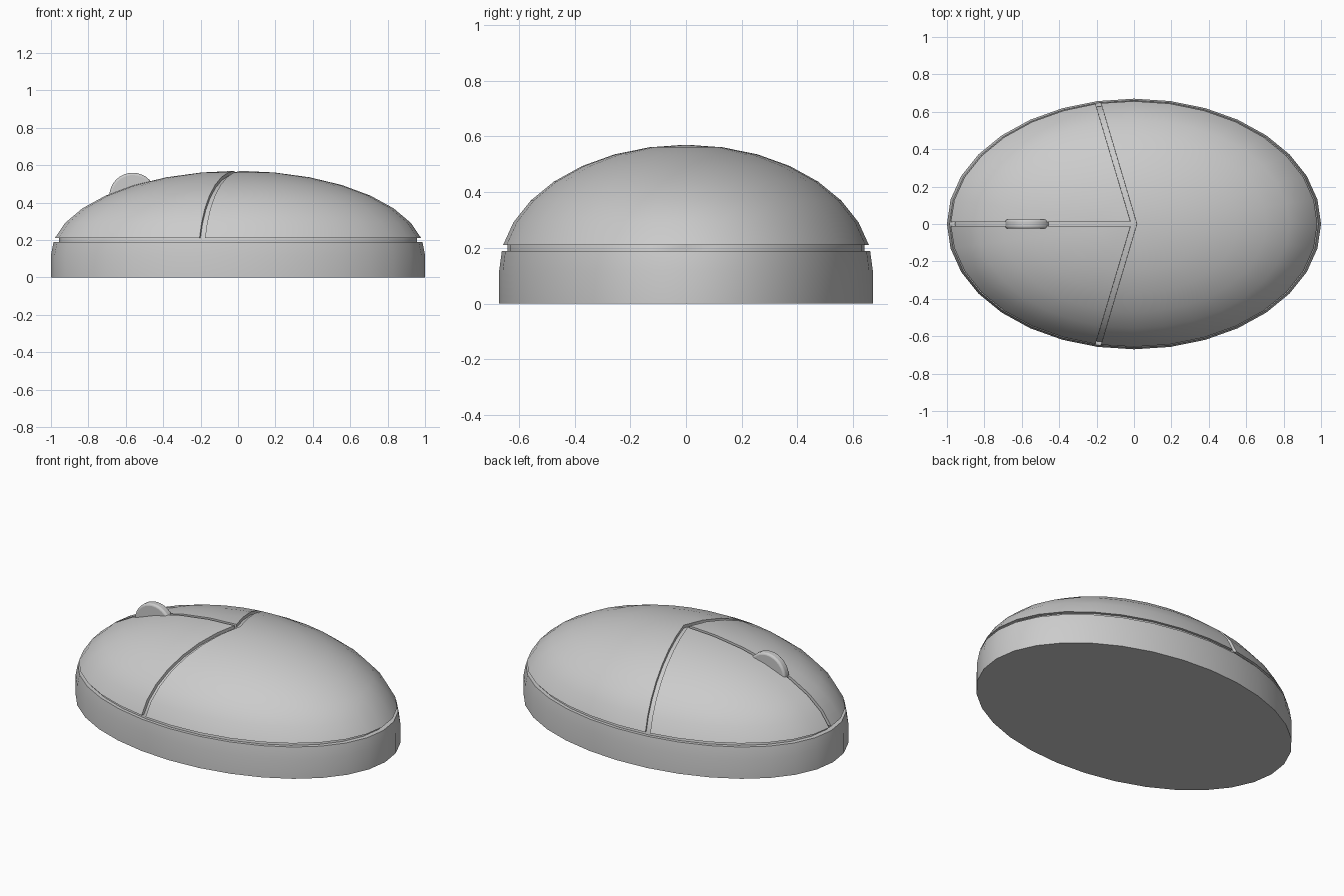
import bpy, bmesh
from math import sin, cos, asin, radians, pi

if "Cube" in bpy.data.objects:
    bpy.data.objects.remove(bpy.data.objects["Cube"])

STEP = radians(11.25)      # 32 sides all round
Y = 0.67                   # width ratio of the oval
ZC, H = 0.12, 0.45         # centre height and rise of the dome
SEAM = 0.21                # lower edge of the top shell


def finish(name, bm, angle=35):
    me = bpy.data.meshes.new(name)
    bm.to_mesh(me)
    bm.free()
    ob = bpy.data.objects.new(name, me)
    bpy.context.collection.objects.link(ob)
    bpy.ops.object.select_all(action='DESELECT')
    ob.select_set(True)
    bpy.context.view_layer.objects.active = ob
    bpy.ops.object.shade_smooth_by_angle(angle=radians(angle))
    return ob


def lathe(name, profile):
    """Oval lathe: profile of (radius, z), from bottom to top, capped."""
    bm = bmesh.new()
    rings = [[bm.verts.new((r * cos(i * STEP), Y * r * sin(i * STEP), z))
              for i in range(32)] for r, z in profile]
    for a, b in zip(rings, rings[1:]):
        for i in range(32):
            j = (i + 1) % 32
            bm.faces.new((a[i], a[j], b[j], b[i]))
    bm.faces.new(rings[0][::-1])
    bm.faces.new(rings[-1])
    return finish(name, bm)


LEVELS = [asin((SEAM - ZC) / H)] + [k * STEP for k in range(2, 8)]


def panel(name, start, count, gap=0.015):
    """Wedge of the dome between two meridians, edges pulled back by gap."""
    bm = bmesh.new()
    t0, t1 = start * STEP, (start + count) * STEP
    cols = []
    for i in range(count + 1):
        t = t0 + i * STEP
        s = gap if i == 0 else -gap if i == count else 0
        cols.append([bm.verts.new((cos(p) * cos(t) - s * sin(t),
                                   Y * (cos(p) * sin(t) + s * cos(t)),
                                   ZC + H * sin(p))) for p in LEVELS])
    mid, d = (t0 + t1) / 2, gap / sin((t1 - t0) / 2)
    tip = bm.verts.new((d * cos(mid), Y * d * sin(mid), ZC + H))
    for a, b in zip(cols, cols[1:]):
        for j in range(len(LEVELS) - 1):
            bm.faces.new((a[j], b[j], b[j + 1], a[j + 1]))
        bm.faces.new((a[-1], b[-1], tip))
    # walls going in to the core
    rim = [e for e in bm.edges if e.is_boundary]
    ext = bmesh.ops.extrude_edge_only(bm, edges=rim)
    for v in ext['geom']:
        if isinstance(v, bmesh.types.BMVert):
            v.co = (v.co.x * 0.94, v.co.y * 0.94, SEAM + (v.co.z - SEAM) * 0.93)
    return finish(name, bm)


# Lower body
lathe("base", [(1, 0), (1, ZC), (0.986, 0.19), (0.93, 0.19)])

# Inner core seen in the grooves
lathe("core", [(0.957, 0.17), (0.957, SEAM)] +
      [(0.977 * cos(k * STEP), ZC + 0.432 * sin(k * STEP)) for k in range(2, 8)] +
      [(0.01, ZC + 0.432)])

# Top shell: palm rest and two buttons
panel("palm_rest", -9, 18)
panel("button_back", 9, 7)
panel("button_front", 16, 7)

# Scroll wheel
bpy.ops.mesh.primitive_cylinder_add(vertices=32, radius=0.125, depth=0.05,
                                    location=(-0.563, 0, 0.435),
                                    rotation=(pi / 2, 0, 0))
wheel = bpy.context.object
wheel.name = "scroll_wheel"
bev = wheel.modifiers.new("round", 'BEVEL')
bev.width = 0.012
bev.segments = 3
bpy.ops.object.shade_smooth_by_angle(angle=radians(35))
